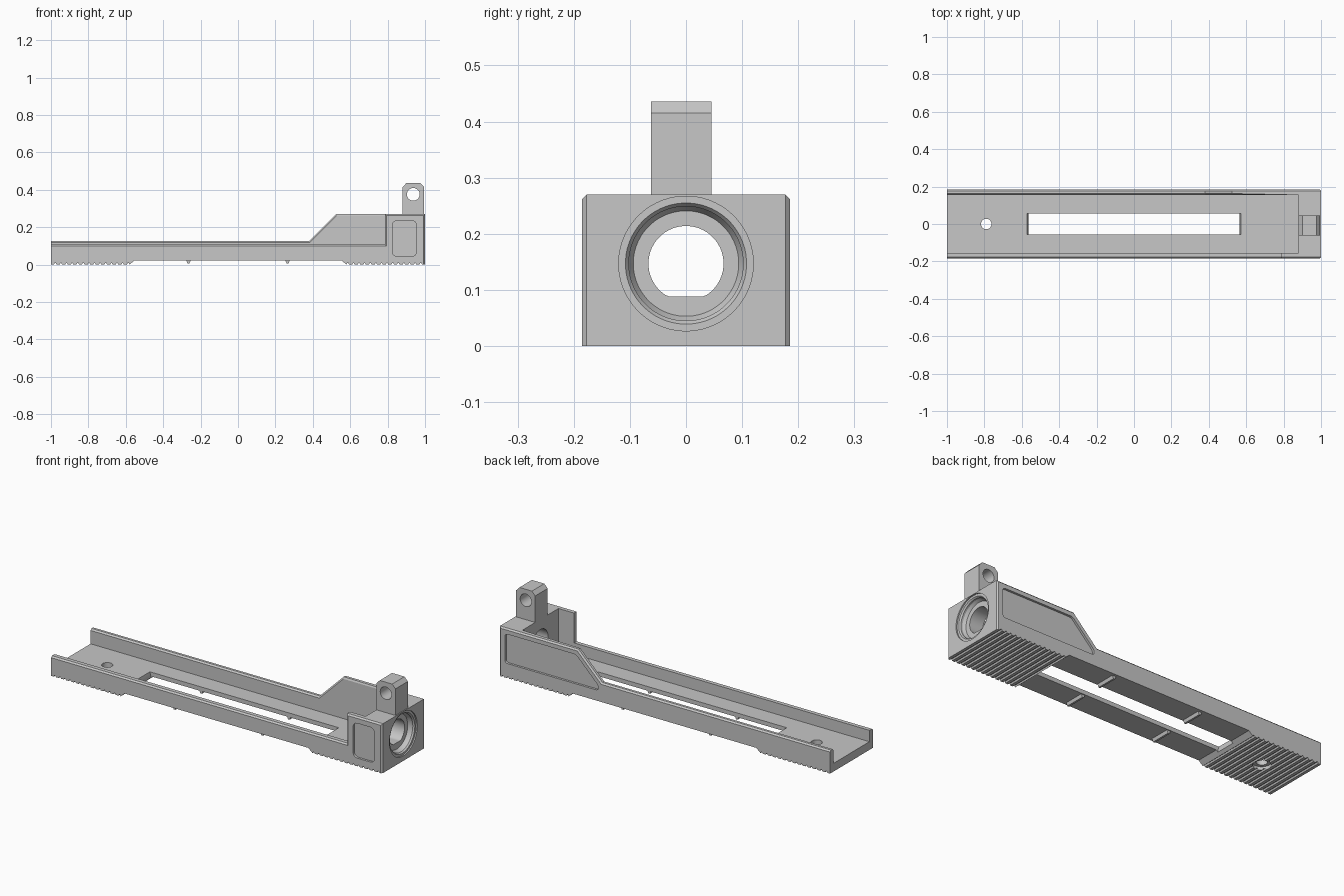
import bpy, bmesh, math
from mathutils import Matrix

if "Cube" in bpy.data.objects:
    bpy.data.objects.remove(bpy.data.objects["Cube"], do_unlink=True)

grey = bpy.data.materials.new("mid grey")
grey.use_nodes = True
grey.diffuse_color = (0.57, 0.57, 0.57, 1)
grey.node_tree.nodes["Principled BSDF"].inputs["Base Color"].default_value = grey.diffuse_color

HALF, INNER = 0.185, 0.155
FLOOR, FRONT, BACK, HEAD = 0.045, 0.107, 0.126, 0.27
BORE_Z = 0.147


def finish(bm, name):
    if bm.calc_volume(signed=True) < 0:
        bmesh.ops.reverse_faces(bm, faces=bm.faces)
    mesh = bpy.data.meshes.new(name)
    bm.to_mesh(mesh)
    bm.free()
    mesh.materials.append(grey)
    obj = bpy.data.objects.new(name, mesh)
    bpy.context.collection.objects.link(obj)
    return obj


def skin(bm, rings):
    """Join closed rings of points into a solid with flat ends."""
    loops = [[bm.verts.new(p) for p in ring] for ring in rings]
    for a, b in zip(loops, loops[1:]):
        for i in range(len(a)):
            j = (i + 1) % len(a)
            bm.faces.new((a[i], a[j], b[j], b[i]))
    bm.faces.new(loops[0][::-1])
    bm.faces.new(loops[-1])


def prism(name, profile, y0, y1, rounding=0):
    """Extrude an xz profile along y, optionally rounding its corners."""
    bm = bmesh.new()
    skin(bm, [[(x, y, z) for x, z in profile] for y in (y0, y1)])
    if rounding:
        edges = [e for e in bm.edges if abs(e.verts[0].co.y - e.verts[1].co.y) > 1e-4]
        bmesh.ops.bevel(bm, geom=edges, offset=rounding, segments=4, profile=0.5, affect='EDGES')
    return finish(bm, name)


def box(name, x, y, z):
    return prism(name, [(x[0], z[0]), (x[1], z[0]), (x[1], z[1]), (x[0], z[1])], *y)


def lathe(name, profile, matrix, flat=-1, steps=48):
    """Spin (radius, height) points about local z; flat is the lowest world z allowed."""
    bm = bmesh.new()
    turns = [math.tau * (i + 0.5) / steps for i in range(steps)]
    skin(bm, [[(r * math.cos(t), r * math.sin(t), h) for t in turns] for r, h in profile])
    bm.transform(matrix)
    for v in bm.verts:
        v.co.z = max(v.co.z, flat)
    return finish(bm, name)


def cut(target, cutter):
    """Subtract the cutter, trying the next solver if one loses the part."""
    for solver in ('EXACT', 'MANIFOLD', 'FLOAT'):
        mod = target.modifiers.new("cut", 'BOOLEAN')
        mod.operation, mod.solver, mod.object = 'DIFFERENCE', solver, cutter
        bpy.context.view_layer.update()
        dg = bpy.context.evaluated_depsgraph_get()
        mesh = bpy.data.meshes.new_from_object(target.evaluated_get(dg))
        target.modifiers.clear()
        if len(mesh.polygons) > 0.7 * len(target.data.polygons):
            target.data = mesh
            break
    bpy.data.objects.remove(cutter, do_unlink=True)


# Body outline: toothed grip pads on the underside with a raised middle
pitch, depth = 0.03, 0.008
teeth = []
for i in range(14):
    x = 1 - i * pitch
    teeth += [(x, 0), (x - 0.016, 0), (x - 0.02, depth), (x - 0.026, depth)]
teeth += [(0.58, 0), (0.555, 0.022)]
under = teeth + [(-x, z) for x, z in reversed(teeth)]
outline = under + [(-1, BACK), (0.38, BACK), (0.525, HEAD), (1, HEAD)]
body = prism("channel_body", outline, -HALF, HALF)

# Open channel and low front wall
cut(body, box("channel", (-1.1, 0.88), (-INNER, INNER), (FLOOR, 0.5)))
cut(body, box("front_gap", (-1.1, 0.785), (-0.3, 0), (FRONT, 0.5)))

# Floor slot with sloped ends
cut(body, prism("slot", [(-0.565, -0.1), (0.565, -0.1), (0.565, 0.022), (0.575, 0.06), (-0.575, 0.06),
                         (-0.565, 0.022)], -0.055, 0.055))

# Screw hole, wider underneath
cut(body, lathe("screw_hole", [(0.045, -0.05), (0.045, 0.018), (0.028, 0.018), (0.028, 0.1)],
                Matrix.Translation((-0.79, 0, 0)), steps=32))

# Stepped seat and flat-bottomed bore through the head
along_x = Matrix.Translation((0, 0, BORE_Z)) @ Matrix.Rotation(math.pi / 2, 4, 'Y')
cut(body, lathe("seat", [(0.12, 1.1), (0.12, 0.993), (0.108, 0.993), (0.102, 0.985),
                         (0.102, 0.975), (0.094, 0.96)], along_x, steps=64))
cut(body, lathe("bore", [(0.067, 0.8), (0.067, 1.05)], along_x, flat=0.088))

# Recessed side panels
cut(body, prism("front_panel", [(0.825, 0.045), (0.955, 0.045), (0.955, 0.235), (0.825, 0.235)],
                -0.3, -HALF + 0.012, 0.025))
cut(body, prism("back_panel", [(0.965, 0.08), (0.4, 0.08), (0.4, 0.105), (0.535, 0.24), (0.965, 0.24)],
                HALF - 0.012, 0.3, 0.015))

# Chamfer the outer rims, the inner rim of the back wall and the end corners
bm = bmesh.new()
bm.from_mesh(body.data)
bmesh.ops.remove_doubles(bm, verts=bm.verts, dist=1e-5)
bm.normal_update()
rims = []
for e in bm.edges:
    a, b = (v.co for v in e.verts)
    if abs(a.y - b.y) > 1e-4 or len(e.link_faces) != 2 or e.calc_face_angle(0) < 0.1:
        continue
    outer = abs(abs(a.y) - HALF) < 1e-3
    inner_back = abs(a.y - INNER) < 1e-3
    high = min(a.z, b.z) > FRONT - 0.002
    facing_up = any(f.normal.z > 0.5 for f in e.link_faces)
    cheek = abs(a.x - 0.785) < 1e-3 and abs(b.x - 0.785) < 1e-3
    end = min(a.x, b.x) > 0.99 and abs(a.z - b.z) > 0.1
    if outer and (end or high and (facing_up or cheek)):
        rims.append(e)
    elif inner_back and high and facing_up and max(a.x, b.x) < 0.89:
        rims.append(e)
bmesh.ops.bevel(bm, geom=rims, offset=0.008, segments=1, affect='EDGES')
bm.to_mesh(body.data)
bm.free()

# Upright lug with a cross hole
lug = prism("mounting_lug", [(0.88, HEAD - 0.005), (0.995, HEAD - 0.005), (0.995, 0.415),
                             (0.975, 0.436), (0.9, 0.436), (0.88, 0.415)], -0.062, 0.045)
across = Matrix.Translation((0.937, 0, 0.376)) @ Matrix.Rotation(math.pi / 2, 4, 'X')
cut(lug, lathe("lug_hole", [(0.034, -0.2), (0.034, 0.2)], across))

# Thin ribs below the raised middle
ribs = []
for side, y in (("front", (-0.17, -0.06)), ("back", (0.06, 0.17))):
    for end, x in (("rear", -0.265), ("head", 0.265)):
        ribs.append(prism(f"{side}_{end}_rib", [(x - 0.012, 0.024), (x - 0.005, 0.006),
                                                (x + 0.005, 0.006), (x + 0.012, 0.024)], *y))

# Smooth the round surfaces and keep edges sharp
bpy.ops.object.select_all(action='DESELECT')
for obj in [body, lug] + ribs:
    obj.select_set(True)
bpy.context.view_layer.objects.active = body
bpy.ops.object.shade_smooth_by_angle(angle=math.radians(25))
